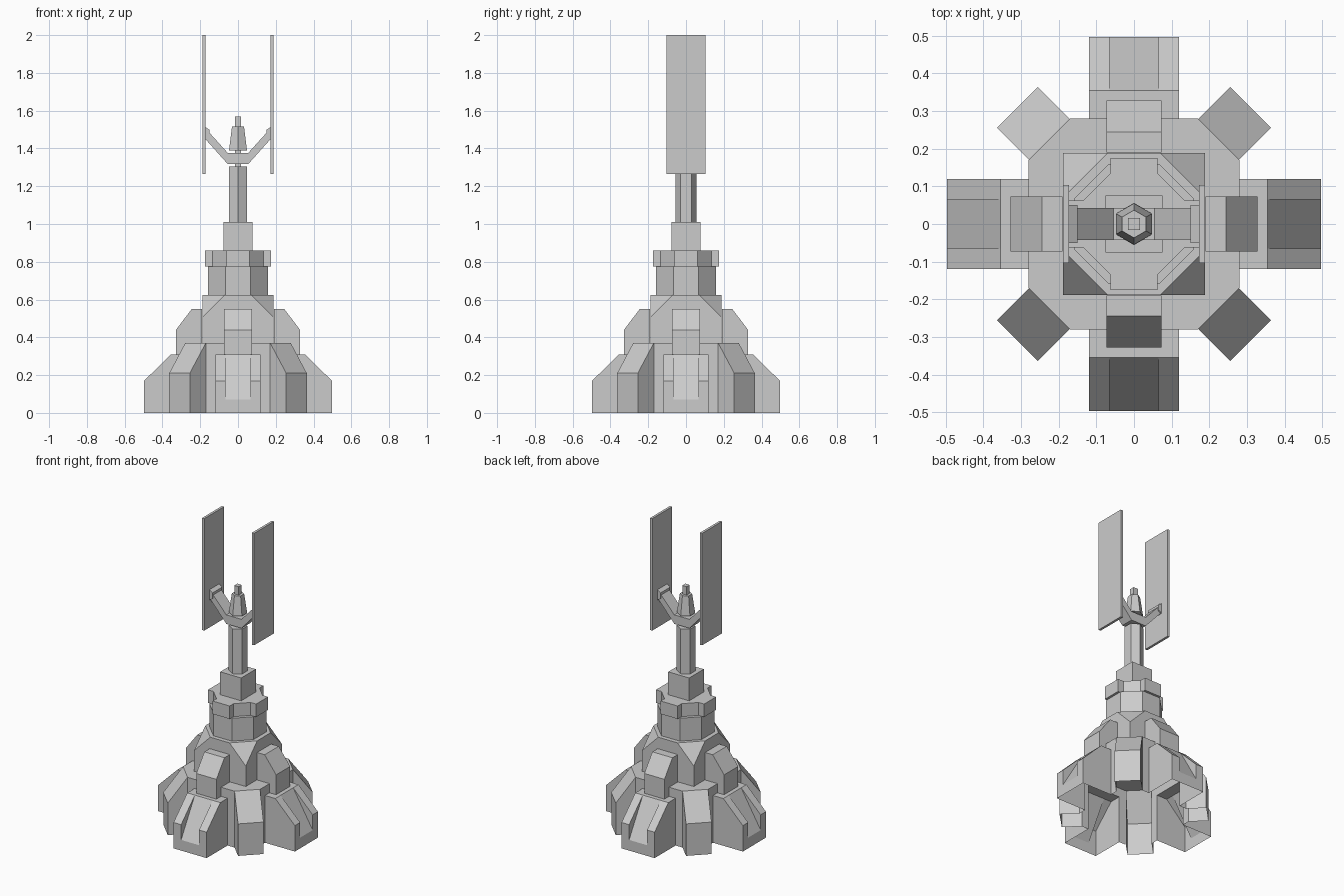
import bpy, bmesh, math
from mathutils import Matrix, Vector

if "Cube" in bpy.data.objects:
    bpy.data.objects.remove(bpy.data.objects["Cube"])


def finish(name, bm):
    bmesh.ops.remove_doubles(bm, verts=bm.verts, dist=0.0005)
    bmesh.ops.recalc_face_normals(bm, faces=bm.faces)
    me = bpy.data.meshes.new(name)
    bm.to_mesh(me)
    bm.free()
    ob = bpy.data.objects.new(name, me)
    bpy.context.collection.objects.link(ob)
    return ob


def face(bm, pts, mat=Matrix()):
    bm.faces.new([bm.verts.new(mat @ Vector(p)) for p in pts])


def sweep(bm, prof, y0, y1, skin, caps, mat=Matrix()):
    """Profile in (r, z) swept over y; skins the first edges, with optional caps."""
    n = len(prof)
    for i in range(skin):
        (a, b), (c, d) = prof[i], prof[(i + 1) % n]
        face(bm, [(a, y0, b), (c, y0, d), (c, y1, d), (a, y1, b)], mat)
    for y, on in zip((y0, y1), caps):
        if on:
            face(bm, [(a, y, b) for a, b in prof], mat)


def prism(name, outline, z0, z1, top=1.0):
    bm = bmesh.new()
    n = len(outline)
    lo = [(x, y, z0) for x, y in outline]
    hi = [(x * top, y * top, z1) for x, y in outline]
    face(bm, lo)
    face(bm, hi)
    for i in range(n):
        j = (i + 1) % n
        face(bm, [lo[i], lo[j], hi[j], hi[i]])
    return finish(name, bm)


def rot4(pts):
    """Repeat quarter outline points around z."""
    out = []
    for k in range(4):
        for x, y in pts:
            for _ in range(k):
                x, y = -y, x
            out.append((x, y))
    return out


def ngon(n, r, start):
    return [(r * math.cos(start + math.tau * i / n), r * math.sin(start + math.tau * i / n))
            for i in range(n)]


def box(name, x0, x1, hy, z0, z1):
    return prism(name, [(x0, -hy), (x1, -hy), (x1, hy), (x0, hy)], z0, z1)


quarter = [Matrix.Rotation(math.pi / 2 * k, 4, 'Z') for k in range(4)]
diagonal = [Matrix.Rotation(math.pi / 2 * k + math.pi / 4, 4, 'Z') for k in range(4)]

# Four large feet with a wedge-shaped slot; open underneath
bm = bmesh.new()
for m in quarter:
    cheek = [(.497, 0), (.497, .17), (.355, .31), (.28, .31), (.28, 0)]
    ramp = [(.497, 0), (.497, .07), (.355, .31), (.28, .31)]
    sweep(bm, cheek, -.12, -.065, 3, (1, 0), m)
    sweep(bm, cheek, .065, .12, 3, (0, 1), m)
    sweep(bm, ramp, -.065, .065, 3, (0, 0), m)
    for y in (-.065, .065):
        face(bm, [(.497, y, .07), (.497, y, .17), (.355, y, .31)], m)
finish("feet", bm)

# Four diagonal buttresses, open underneath
bm = bmesh.new()
for m in diagonal:
    sweep(bm, [(.438, 0), (.438, .21), (.318, .37), (.318, 0)], -.077, .077, 2, (1, 1), m)
finish("buttresses", bm)

# Base body: walls between the feet plus the octagonal deck
bm = bmesh.new()
for m in quarter:
    face(bm, [(.28, y, z) for y, z in [(-.17, 0), (-.12, 0), (-.12, .31), (.12, .31),
                                      (.12, 0), (.17, 0), (.17, .37), (-.17, .37)]], m)
face(bm, [(x, y, .37) for x, y in rot4([(.28, -.17), (.28, .17)])])
finish("base_body", bm)

# Upper sloped housings standing on the feet
bm = bmesh.new()
for m in quarter:
    sweep(bm, [(.328, .31), (.328, .44), (.245, .55), (.19, .55), (.19, .37), (.28, .37), (.28, .31)],
          -.073, .073, 3, (1, 1), m)
finish("housings", bm)

# Square column with cut corners
bm = bmesh.new()
for m in quarter:
    face(bm, [(.188, y, z) for y, z in [(-.188, .37), (.188, .37), (.188, .505),
                                       (.07, .625), (-.07, .625), (-.188, .505)]], m)
    face(bm, [(.188, .07, .625), (.188, .188, .505), (.07, .188, .625)], m)
face(bm, [(x, y, .625) for x, y in rot4([(.188, -.07), (.188, .07)])])
finish("column", bm)

# Collar, notched flange, block and hexagonal shaft
prism("collar", rot4([(.16, -.067), (.16, .067)]), .625, .775)
prism("flange", rot4([(.175, -.062), (.175, .062), (.135, .062), (.062, .135), (.062, .175)][0:3]
                     + [(.062, .135)]), .775, .86)
prism("neck_block", rot4([(.076, .076)]), .86, 1.01)
prism("shaft", ngon(6, .056, math.pi / 2), 1.01, 1.305)

# Tapered emitter on a thin square rod
prism("rod", rot4([(.016, .016)]), 1.305, 1.57)
prism("emitter", ngon(6, .055, math.pi / 2), 1.39, 1.515, .67)

# Forked yoke
half = [(.055, 1.318), (.173, 1.45), (.15, 1.482), (.055, 1.377)]
bm = bmesh.new()
sweep(bm, half + [(-x, z) for x, z in reversed(half)], -.043, .043, 8, (1, 1))
finish("yoke", bm)

# Mounting pads and the two tall panels
for s, side in ((-1, "left"), (1, "right")):
    bm = bmesh.new()
    sweep(bm, [(s * .173, 1.445), (s * .173, 1.513), (s * .15, 1.498), (s * .15, 1.46)],
          -.05, .05, 4, (1, 1))
    finish(side + "_pad", bm)
    box(side + "_panel", s * .173, s * .189, .103, 1.265, 2.0)
